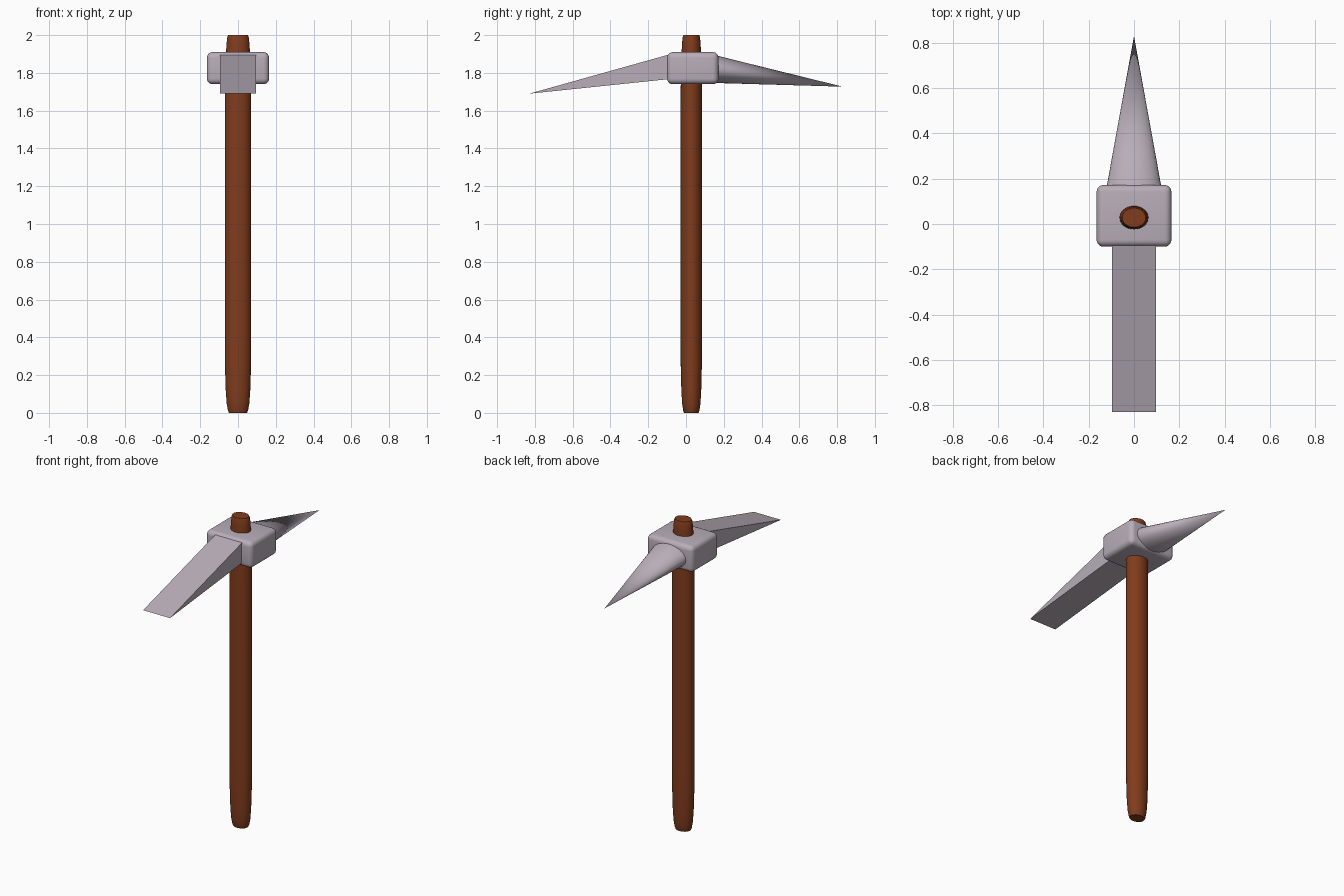
import bpy, bmesh, math

if "Cube" in bpy.data.objects:
    bpy.data.objects.remove(bpy.data.objects["Cube"])


def material(name, rgb):
    m = bpy.data.materials.new(name)
    m.diffuse_color = (*rgb, 1)
    m.use_nodes = True
    m.node_tree.nodes["Principled BSDF"].inputs["Base Color"].default_value = m.diffuse_color
    return m


wood = material("wood", (0.22, 0.045, 0.012))
steel = material("steel", (0.48, 0.42, 0.48))


def add_object(name, bm, mat, smooth_angle=None):
    bmesh.ops.recalc_face_normals(bm, faces=bm.faces)
    mesh = bpy.data.meshes.new(name)
    bm.to_mesh(mesh)
    bm.free()
    ob = bpy.data.objects.new(name, mesh)
    bpy.context.collection.objects.link(ob)
    mesh.materials.append(mat)
    if smooth_angle:
        bpy.ops.object.select_all(action='DESELECT')
        ob.select_set(True)
        bpy.context.view_layer.objects.active = ob
        bpy.ops.object.shade_smooth_by_angle(angle=math.radians(smooth_angle))
    return ob


def ring(bm, n, point):
    return [bm.verts.new(point(math.tau * i / n)) for i in range(n)]


def bridge(bm, a, b):
    n = len(a)
    for i in range(n):
        j = (i + 1) % n
        bm.faces.new((a[i], a[j], b[j], b[i]))


# Handle: oval section, tapered towards both ends
bm = bmesh.new()
profile = [(0, 0.048), (0.012, 0.053), (0.05, 0.06), (0.12, 0.065), (0.25, 0.069),
           (0.4, 0.07), (1.65, 0.07), (1.8, 0.068), (1.9, 0.064), (1.95, 0.061),
           (1.988, 0.057), (2.0, 0.052)]
rings = [ring(bm, 32, lambda a: (r * math.cos(a), 0.028 + 0.81 * r * math.sin(a), z))
         for z, r in profile]
for lower, upper in zip(rings, rings[1:]):
    bridge(bm, lower, upper)
bm.faces.new(rings[0])
bm.faces.new(rings[-1])
add_object("handle", bm, wood, 40)

# Head block with rounded edges
bm = bmesh.new()
bmesh.ops.create_cube(bm, size=1)
for v in bm.verts:
    v.co = (v.co.x * 0.33, 0.036 + v.co.y * 0.272, 1.825 + v.co.z * 0.17)
bmesh.ops.bevel(bm, geom=bm.edges[:], offset=0.03, segments=5, profile=0.5, affect='EDGES')
add_object("head_block", bm, steel, 40)

# Pointed pick: drooping oval cone, rooted inside the block
bm = bmesh.new()
base = ring(bm, 32, lambda a: (0.125 * math.cos(a), 0.14, 1.822 + 0.075 * math.sin(a)))
tip = bm.verts.new((0, 0.83, 1.727))
for i in range(32):
    bm.faces.new((base[i], base[(i + 1) % 32], tip))
bm.faces.new(base)
add_object("pick_spike", bm, steel, 40)

# Flat blade: wedge drooping to a straight cutting edge
bm = bmesh.new()
section = [(-0.08, 1.768), (-0.08, 1.9), (-0.83, 1.69)]
left, right = ([bm.verts.new((x, y, z)) for y, z in section] for x in (-0.096, 0.096))
bridge(bm, left, right)
bm.faces.new(left)
bm.faces.new(right)
add_object("blade", bm, steel)
